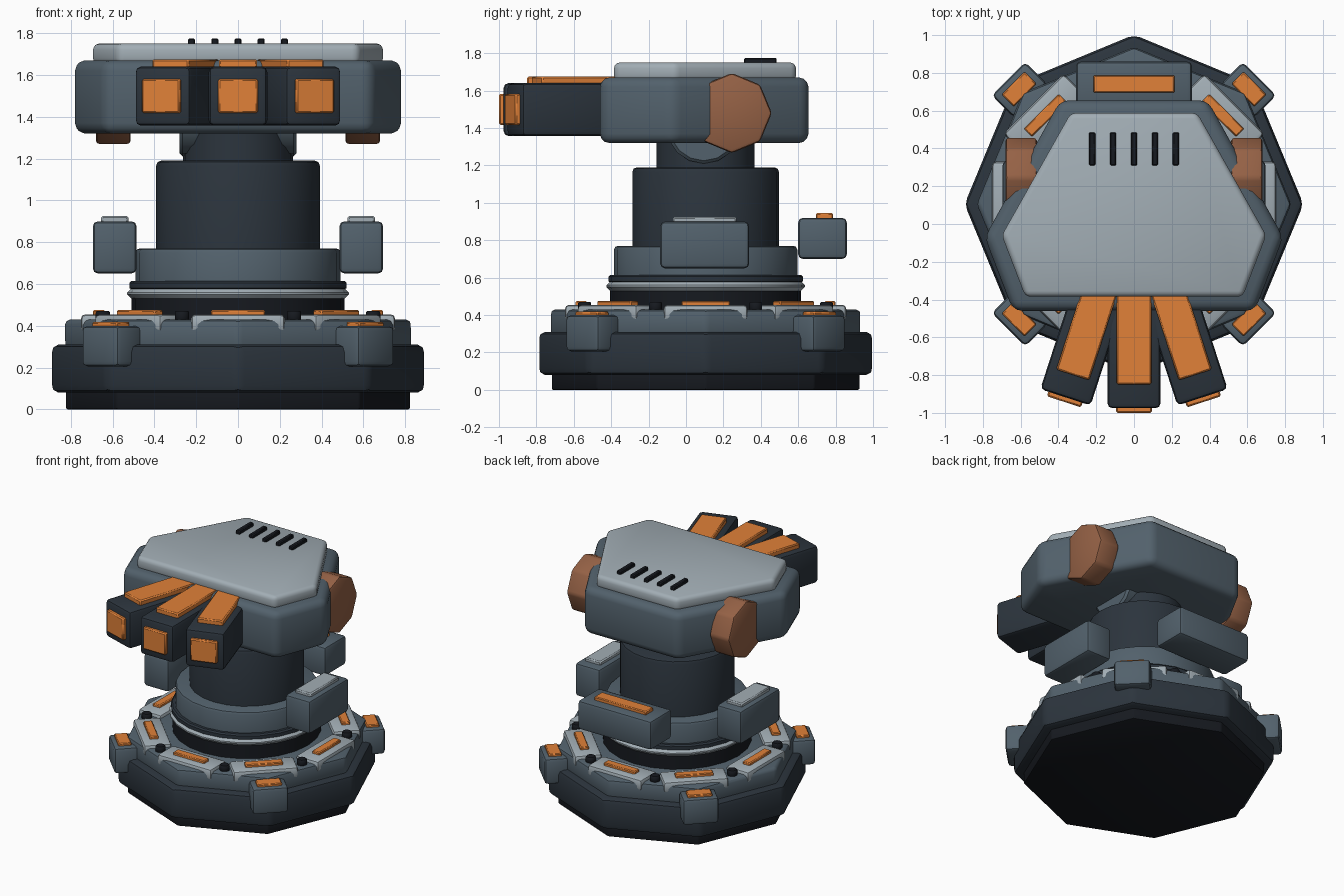
import bpy, bmesh, math
from mathutils import Matrix, Vector

if "Cube" in bpy.data.objects:
    bpy.data.objects.remove(bpy.data.objects["Cube"])

CY = 0.105  # centre of the round base along y
COLORS = {
    "slate": (0.085, 0.12, 0.15, 1), "dark": (0.025, 0.035, 0.047, 1),
    "silver": (0.36, 0.42, 0.46, 1), "orange": (0.75, 0.22, 0.04, 1),
    "brown": (0.30, 0.12, 0.06, 1), "black": (0.008, 0.01, 0.014, 1)}
MATS = {}
for key, col in COLORS.items():
    MATS[key] = bpy.data.materials.new(key)
    MATS[key].diffuse_color = col


def prism(name, pts, z0, z1, mat, bevel=0.0, segs=2, matrix=None):
    """Extrude a closed outline from z0 to z1, round its edges, then place it."""
    bm = bmesh.new()
    low = [bm.verts.new((x, y, z0)) for x, y in pts]
    high = [bm.verts.new((x, y, z1)) for x, y in pts]
    bm.faces.new(low[::-1])
    bm.faces.new(high)
    n = len(pts)
    for i in range(n):
        j = (i + 1) % n
        bm.faces.new((low[i], low[j], high[j], high[i]))
    bmesh.ops.recalc_face_normals(bm, faces=bm.faces)
    if bevel:
        edges = [e for e in bm.edges if e.calc_face_angle() > math.radians(30)]
        bmesh.ops.bevel(bm, geom=edges, offset=bevel, segments=segs,
                        profile=0.5, affect='EDGES')
    me = bpy.data.meshes.new(name)
    bm.to_mesh(me)
    bm.free()
    ob = bpy.data.objects.new(name, me)
    bpy.context.collection.objects.link(ob)
    me.materials.append(MATS[mat])
    if matrix:
        ob.matrix_world = matrix
    bpy.ops.object.select_all(action='DESELECT')
    ob.select_set(True)
    bpy.context.view_layer.objects.active = ob
    bpy.ops.object.shade_smooth_by_angle(angle=math.radians(40))
    return ob


def ngon(r, n, y=0.0):
    return [(r * math.cos(2 * math.pi * i / n), y + r * math.sin(2 * math.pi * i / n))
            for i in range(n)]


def rect(x0, x1, y0, y1):
    return [(x0, y0), (x1, y0), (x1, y1), (x0, y1)]


def spin(deg, y):
    return Matrix.Translation((0, y, 0)) @ Matrix.Rotation(math.radians(deg), 4, 'Z')


def lathe(name, profile, mat, n=24):
    """Revolve an (r, z) profile around the base axis."""
    bm = bmesh.new()
    rings = [[bm.verts.new((x, y, z)) for x, y in ngon(r, n, CY)] for r, z in profile]
    for a, b in zip(rings, rings[1:]):
        for i in range(n):
            j = (i + 1) % n
            bm.faces.new((a[i], a[j], b[j], b[i]))
    bm.faces.new(rings[0][::-1])
    bm.faces.new(rings[-1])
    me = bpy.data.meshes.new(name)
    bm.to_mesh(me)
    bm.free()
    ob = bpy.data.objects.new(name, me)
    bpy.context.collection.objects.link(ob)
    me.materials.append(MATS[mat])
    bpy.ops.object.select_all(action='DESELECT')
    ob.select_set(True)
    bpy.context.view_layer.objects.active = ob
    bpy.ops.object.shade_smooth_by_angle(angle=math.radians(35))


# Octagonal base tiers
prism("base_foot", ngon(0.825, 8, CY), 0.0, 0.10, "black", 0.01)
prism("base_skirt", ngon(0.897, 8, CY), 0.08, 0.31, "dark", 0.035)
prism("base_deck", ngon(0.832, 8, CY), 0.29, 0.43, "slate", 0.025)

# Ring of deck plates, lights and bolts
for i in range(8):
    m = spin(45 * i, CY)
    prism(f"deck_plate_{i}", rect(0.56, 0.752, -0.225, 0.225), 0.37, 0.455, "silver", 0.022, 2, m)
    prism(f"deck_light_{i}", rect(0.635, 0.695, -0.13, 0.13), 0.44, 0.475, "orange", 0.006, 1, m)
    b = spin(45 * i + 22.5, CY) @ Matrix.Translation((0.70, 0, 0))
    prism(f"deck_bolt_{i}", ngon(0.036, 10), 0.42, 0.47, "black", 0.006, 1, b)

# Corner pads at the diagonals
for i in range(4):
    m = spin(45 + 90 * i, CY)
    prism(f"corner_pad_{i}", rect(0.77, 0.94, -0.125, 0.125), 0.205, 0.40, "slate", 0.025, 2, m)
    prism(f"pad_light_{i}", rect(0.815, 0.905, -0.085, 0.085), 0.39, 0.418, "orange", 0.006, 1, m)

# Turning column: bearing, collar, drum and neck
lathe("bearing_lower", [(0.51, 0.40), (0.51, 0.53)], "black")
lathe("bearing_ring", [(0.50, 0.52), (0.53, 0.55), (0.53, 0.56), (0.51, 0.58)], "silver")
lathe("bearing_upper", [(0.50, 0.57), (0.52, 0.58), (0.52, 0.605), (0.51, 0.615)], "dark")
lathe("collar", [(0.49, 0.61), (0.49, 0.75), (0.483, 0.765), (0.47, 0.77)], "slate")
lathe("drum", [(0.392, 0.76), (0.392, 1.165), (0.385, 1.183), (0.368, 1.19)], "dark")
lathe("neck", [(0.262, 1.18), (0.262, 1.36)], "dark")
tilt = Matrix.Translation((0, 0.095, 1.41)) @ Matrix.Rotation(math.pi / 2, 4, 'Y')
prism("tilt_axle", ngon(0.20, 16), -0.28, 0.28, "slate", 0.015, 1, tilt)

# Equipment boxes around the column
for side, s in (("left", -1), ("right", 1)):
    m = Matrix.Translation((0.59 * s, 0.1, 0))
    prism(f"{side}_box", rect(-0.105, 0.105, -0.238, 0.238), 0.65, 0.90, "slate", 0.025, 2, m)
    prism(f"{side}_box_cap", rect(-0.065, 0.065, -0.17, 0.17), 0.89, 0.925, "silver", 0.008, 1, m)
prism("rear_box", rect(-0.307, 0.307, 0.60, 0.86), 0.70, 0.92, "slate", 0.025)
prism("rear_box_light", rect(-0.215, 0.215, 0.695, 0.787), 0.91, 0.945, "orange", 0.006, 1)

# Head shell and top plate
head = [(-0.64, -0.46), (0.64, -0.46), (0.79, -0.07), (0.39, 0.655), (-0.39, 0.655), (-0.79, -0.07)]
prism("head_shell", head, 1.32, 1.67, "slate", 0.05, 3)
lid = [(-0.575, -0.385), (0.575, -0.385), (0.70, -0.06), (0.335, 0.588), (-0.335, 0.588), (-0.70, -0.06)]
prism("head_top_plate", lid, 1.65, 1.75, "silver", 0.03, 3)
for i in range(5):
    x = -0.222 + 0.111 * i
    prism(f"vent_{i}", rect(x - 0.017, x + 0.017, 0.31, 0.485), 1.74, 1.775, "black", 0.006, 1)

# Octagonal side knobs
for side, s in (("left", -1), ("right", 1)):
    m = Matrix.Translation((0.597 * s, 0.245, 1.48)) @ Matrix.Rotation(math.pi / 2, 4, 'Y')
    prism(f"{side}_knob", ngon(0.214, 8), -0.083, 0.083, "brown", 0.018, 2, m)

# Three barrels fanned out from one pivot
for i, a in enumerate((-18, 0, 18)):
    m = spin(a, 0.2)
    prism(f"barrel_{i}", rect(-0.14, 0.14, -1.175, -0.55), 1.358, 1.64, "dark", 0.025, 2, m)
    prism(f"barrel_top_light_{i}", rect(-0.092, 0.092, -1.05, -0.55), 1.62, 1.675, "orange", 0.008, 1, m)
    prism(f"muzzle_light_{i}", rect(-0.095, 0.095, -1.2, -1.12), 1.417, 1.582, "orange", 0.008, 1, m)

for m in bpy.data.materials:
    if m.users and not m.is_grease_pencil:
        m.use_nodes = True
        m.node_tree.nodes["Principled BSDF"].inputs["Base Color"].default_value = m.diffuse_color
